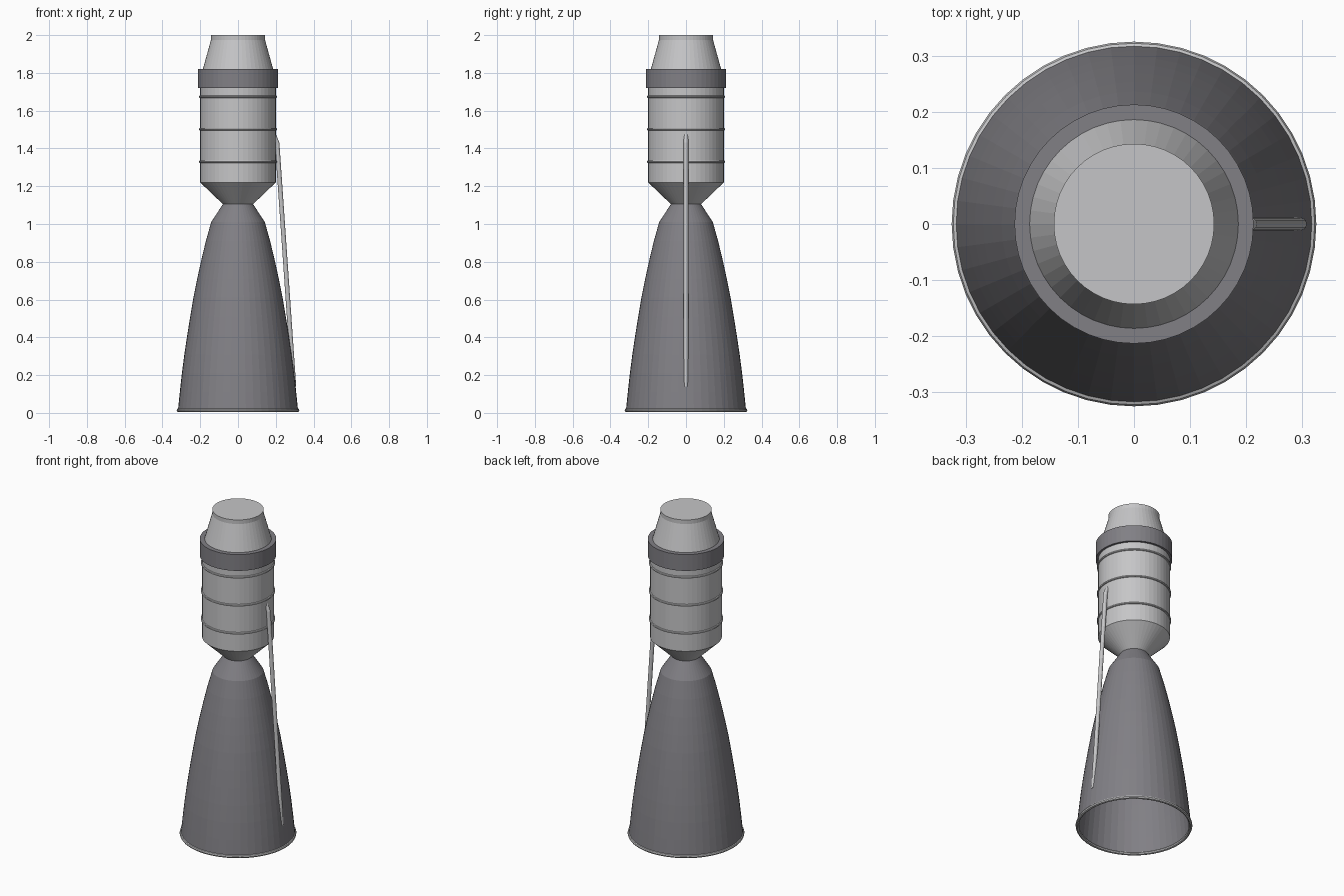
import bpy, bmesh, math
from mathutils import Vector

cube = bpy.data.objects.get("Cube")
if cube:
    bpy.data.objects.remove(cube)

SIDES = 48


def material(name, colour):
    m = bpy.data.materials.new(name)
    m.use_nodes = True
    m.diffuse_color = (*colour, 1)
    m.node_tree.nodes["Principled BSDF"].inputs["Base Color"].default_value = (*colour, 1)
    return m


light = material("light_steel", (0.56, 0.56, 0.57))
dark = material("dark_steel", (0.22, 0.215, 0.235))


def finish(bm, name, mat):
    bmesh.ops.recalc_face_normals(bm, faces=bm.faces)
    mesh = bpy.data.meshes.new(name)
    bm.to_mesh(mesh)
    bm.free()
    mesh.materials.append(mat)
    obj = bpy.data.objects.new(name, mesh)
    bpy.context.collection.objects.link(obj)
    return obj


def lathe(name, profile, mat, closed=False, cap_top=False):
    """Revolve (radius, height) points around z."""
    bm = bmesh.new()
    rings = []
    for r, z in profile:
        rings.append([bm.verts.new((r * math.cos(a), r * math.sin(a), z))
                      for a in (math.tau * i / SIDES for i in range(SIDES))])
    pairs = list(zip(rings, rings[1:]))
    if closed:
        pairs.append((rings[-1], rings[0]))
    for low, high in pairs:
        for i in range(SIDES):
            j = (i + 1) % SIDES
            bm.faces.new((low[i], low[j], high[j], high[i]))
    if cap_top:
        bm.faces.new(rings[-1])
    return finish(bm, name, mat)


def hoop(name, radius, z, thick, mat):
    section = [(radius + thick * math.cos(a), z + thick * math.sin(a))
               for a in (math.tau * i / 8 for i in range(8))]
    return lathe(name, section, mat, closed=True)


def pipe(name, path, radius, mat, sides=12):
    """Sweep a circle along a path lying in the xz plane."""
    bm = bmesh.new()
    pts = [Vector((x, 0, z)) for x, z in path]
    rings = []
    for k, p in enumerate(pts):
        along = (pts[min(k + 1, len(pts) - 1)] - pts[max(k - 1, 0)]).normalized()
        across = Vector((0, 1, 0))
        out = across.cross(along)
        rings.append([bm.verts.new(p + radius * (across * math.cos(a) + out * math.sin(a)))
                      for a in (math.tau * i / sides for i in range(sides))])
    for low, high in zip(rings, rings[1:]):
        for i in range(sides):
            j = (i + 1) % sides
            bm.faces.new((low[i], low[j], high[j], high[i]))
    bm.faces.new(rings[0])
    bm.faces.new(rings[-1])
    return finish(bm, name, mat)


# Nozzle bell, open at the bottom
lathe("nozzle_bell", [(0.318, 0.012), (0.308, 0.11), (0.297, 0.21), (0.284, 0.31),
                      (0.269, 0.41), (0.253, 0.51), (0.236, 0.61), (0.216, 0.71),
                      (0.194, 0.81), (0.170, 0.91), (0.142, 1.01), (0.08, 1.105)], dark)
hoop("nozzle_rim", 0.315, 0.014, 0.01, light)

# Combustion chamber
lathe("chamber", [(0.08, 1.105), (0.2, 1.22), (0.2, 1.77)], light)
for i in range(3):
    hoop(f"chamber_band_{i + 1}", 0.2, 1.33 + 0.172 * i, 0.007, light)

# Collar and tapered cap
lathe("collar", [(0.186, 1.72), (0.213, 1.72), (0.213, 1.82), (0.18, 1.82)], dark, closed=True)
lathe("top_cap", [(0.187, 1.8), (0.186, 1.82), (0.143, 1.975), (0.143, 2.0)], light, cap_top=True)

# Feed line down the left side
pipe("feed_pipe", [(0.188, 1.475), (0.207, 1.43), (0.292, 0.2), (0.296, 0.14)], 0.012, light)
